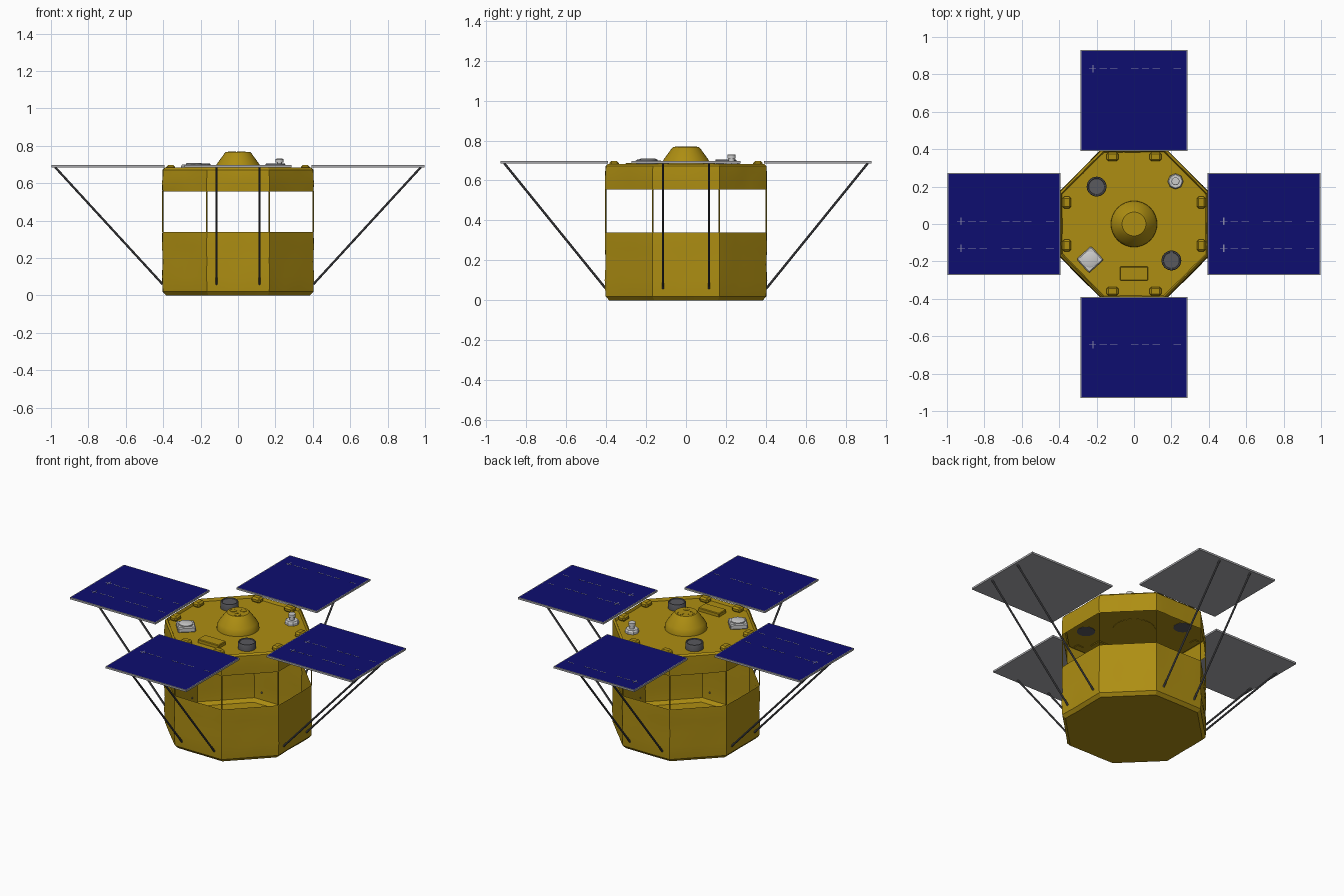
import bpy, bmesh, math
from mathutils import Vector, Matrix, noise

if "Cube" in bpy.data.objects:
    bpy.data.objects.remove(bpy.data.objects["Cube"], do_unlink=True)


def material(name, r, g, b):
    m = bpy.data.materials.new(name)
    m.use_nodes = True
    m.diffuse_color = (r, g, b, 1)
    m.node_tree.nodes["Principled BSDF"].inputs["Base Color"].default_value = (r, g, b, 1)
    return m


GOLD = material("gold foil", .42, .27, .006)
NAVY = material("solar cell navy", .004, .004, .16)
FRAME = material("frame grey", .4, .4, .42)
DARK = material("strut dark grey", .1, .1, .11)
WHITE = material("instrument white", .6, .6, .6)
SEAM = material("cell seam grey", .25, .25, .4)


def finish(name, bm, *mats, smooth=True):
    mesh = bpy.data.meshes.new(name)
    bm.to_mesh(mesh)
    bm.free()
    for m in mats:
        mesh.materials.append(m)
    ob = bpy.data.objects.new(name, mesh)
    bpy.context.collection.objects.link(ob)
    if smooth:
        bpy.ops.object.select_all(action='DESELECT')
        ob.select_set(True)
        bpy.context.view_layer.objects.active = ob
        bpy.ops.object.shade_smooth_by_angle(angle=math.radians(30))
    return ob


def add_box(bm, centre, size, turn=0):
    mat = Matrix.Translation(centre) @ Matrix.Rotation(turn, 4, 'Z') @ Matrix.Diagonal((*size, 1))
    return bmesh.ops.create_cube(bm, size=1, matrix=mat)["verts"]


def box(name, centre, size, mat, turn=0, bevel=0):
    bm = bmesh.new()
    add_box(bm, centre, size, turn)
    if bevel:
        bmesh.ops.bevel(bm, geom=bm.edges[:], offset=bevel, segments=1, affect='EDGES')
    return finish(name, bm, mat, smooth=False)


def lathe(name, x, y, profile, mat, sides=32):
    """Turn a (radius, height) profile into a closed round part."""
    bm = bmesh.new()
    rings = [[bm.verts.new((x + r * math.cos(a), y + r * math.sin(a), z))
              for a in (math.tau * i / sides for i in range(sides))] for r, z in profile]
    for low, high in zip(rings, rings[1:]):
        for i in range(sides):
            j = (i + 1) % sides
            bm.faces.new((low[i], low[j], high[j], high[i]))
    bm.faces.new(rings[0][::-1])
    bm.faces.new(rings[-1])
    return finish(name, bm, mat)


def rod(name, start, end, radius, mat):
    a, b = Vector(start), Vector(end)
    d = b - a
    bm = bmesh.new()
    bmesh.ops.create_cone(bm, cap_ends=True, segments=10, radius1=radius, radius2=radius,
                          depth=d.length,
                          matrix=Matrix.Translation((a + b) / 2) @ d.to_track_quat('Z', 'Y').to_matrix().to_4x4())
    return finish(name, bm, mat)


APOTHEM = .403


def octagon(apothem):
    r = apothem / math.cos(math.pi / 8)
    return [Vector((r * math.cos(a), r * math.sin(a), 0))
            for a in (math.pi / 8 + math.pi / 4 * i for i in range(8))]


def foil_shell(name, levels, cap_bottom=False, steps=6):
    """Open octagonal foil wall, lightly crumpled between its straight rims."""
    bm = bmesh.new()
    rows = []
    for apothem, z in levels:
        pts = octagon(apothem)
        row = []
        for i in range(8):
            for k in range(steps):
                p = pts[i].lerp(pts[(i + 1) % 8], k / steps)
                p.z = z
                inward = .007 * abs(noise.noise(p * 9))
                p.x *= 1 - inward * 2
                p.y *= 1 - inward * 2
                row.append(bm.verts.new(p))
        rows.append(row)
    n = len(rows[0])
    for low, high in zip(rows, rows[1:]):
        for i in range(n):
            j = (i + 1) % n
            bm.faces.new((low[i], low[j], high[j], high[i]))
    if cap_bottom:
        bm.faces.new(rows[0][::-1])
    return finish(name, bm, GOLD)


# Body: two foil shells with an open band between them
foil_shell("lower_body", [(.385, 0), (APOTHEM, .02), (.407, .1), (APOTHEM, .18), (.406, .26), (.405, .34)],
           cap_bottom=True)
foil_shell("upper_body", [(.405, .555), (.406, .6), (.405, .64), (APOTHEM, .672), (.392, .683), (.385, .666)])

# Slim corner posts across the open band
for p in octagon(.402):
    box("corner_post", (p.x, p.y, .448), (.005, .005, .22), GOLD, math.atan2(p.y, p.x))

# Top deck sheet
bm = bmesh.new()
bm.faces.new([bm.verts.new((p.x, p.y, .666)) for p in octagon(.392)])
finish("top_deck", bm, GOLD, smooth=False)

# Solar panels: grey slab with an inset cell face, and two struts each
for side, (length, half, inner) in {"left": (.605, .273, .393), "back": (.54, .285, .39),
                                    "right": (.605, .273, .393), "front": (.54, .285, .39)}.items():
    quarter = ["left", "back", "right", "front"].index(side)
    spin = Matrix.Rotation(quarter * math.pi / 2, 4, 'Z')
    bm = bmesh.new()
    add_box(bm, (inner + length / 2, 0, .691), (length, half * 2, .012))
    top = [f for f in bm.faces if f.normal.z > .9]
    bmesh.ops.inset_region(bm, faces=top, thickness=.007)
    top[0].material_index = 1
    bm.transform(spin)
    finish(side + "_solar_panel", bm, FRAME, NAVY, smooth=False)
    outer = inner + length
    for y in (-.115, .115):
        rod(side + "_strut", spin @ Vector((.403, y, .06)), spin @ Vector((outer - .02, y, .686)), .006, DARK)


# Broken seam lines on the cells
def seam(name, start, end, y):
    bm = bmesh.new()
    count = 9
    pitch = (end - start) / count
    for i in range(count):
        if i % 4 != 3:
            add_box(bm, (start + pitch * (i + .5), y, .6975), (pitch * .7, .004, .001))
    add_box(bm, (start + .03, y, .6975), (.006, .04, .001))
    finish(name, bm, SEAM, smooth=False)


for y in (.015, -.13):
    seam("right_panel_seam", -.955, -.42, y)
    seam("left_panel_seam", .45, .97, y)
seam("back_panel_seam", -.25, .26, .83)
seam("front_panel_seam", -.25, .26, -.645)

# Central cone with three round ports
lathe("central_cone", 0, 0, [(.124, .664), (.122, .685), (.112, .705), (.072, .76), (.064, .767)], GOLD)
for x, y in ((-.033, 0), (.015, .035), (.02, -.033)):
    lathe("cone_port", x, y, [(.021, .764), (.021, .769), (.016, .769), (.016, .768)], GOLD, 20)

# Deck instruments
for x, y in ((-.2, .2), (.2, -.195)):
    lathe("grey_canister", x, y, [(.053, .664), (.053, .7), (.05, .706), (.044, .706), (.042, .702)], DARK)
box("star_sensor_base", (-.235, -.19, .682), (.105, .1, .034), WHITE, math.radians(42), .006)
lathe("star_sensor_cap", -.235, -.19, [(.042, .698), (.042, .706), (.036, .709)], WHITE)
lathe("antenna_base", .222, .228, [(.042, .664), (.042, .682), (.036, .69)], WHITE, 8)
lathe("antenna_mast", .222, .228, [(.014, .688), (.014, .71), (.021, .71), (.021, .728), (.016, .731)], WHITE, 20)
box("front_deck_box", (0, -.265, .675), (.15, .075, .026), GOLD, 0, .004)

# Panel hinge brackets around the deck
for quarter in range(4):
    spin = Matrix.Rotation(quarter * math.pi / 2, 3, 'Z')
    for y in (-.115, .115):
        box("hinge_bracket", spin @ Vector((.36, y, .68)), (.048, .062, .034), GOLD,
            quarter * math.pi / 2, .01)
